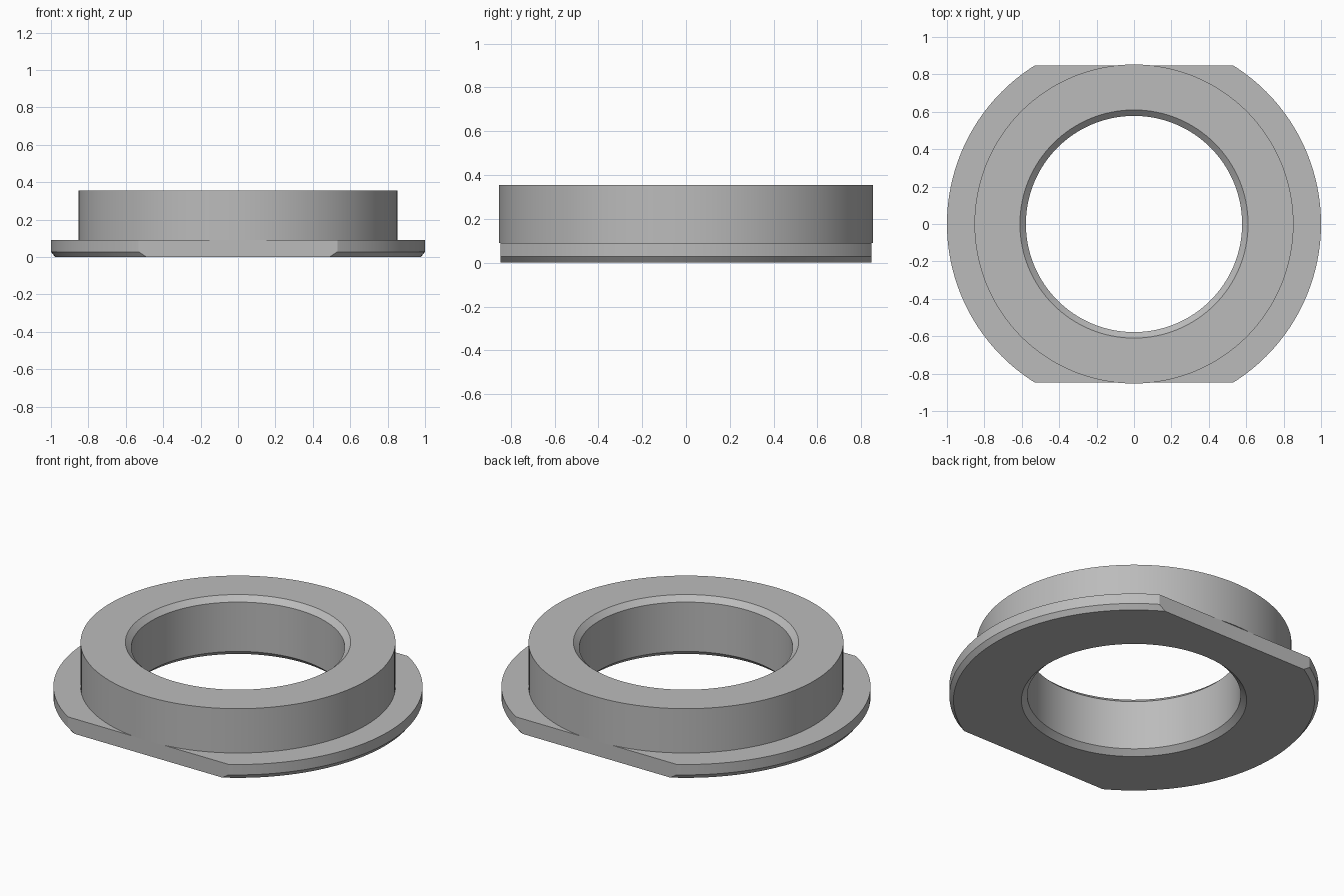
import bpy
import bmesh
import math
from mathutils import Vector, Matrix

cube = bpy.data.objects.get("Cube")
if cube:
    bpy.data.objects.remove(cube, do_unlink=True)

SEGMENTS = 128
BORE, BORE_LIP = 0.578, 0.61
COLLAR_R, FLANGE_R = 0.853, 1.0
FLAT_Y = 0.847
FLANGE_TOP, TOP = 0.09, 0.355
LIP = 0.03

metal = bpy.data.materials.new("grey metal")
metal.use_nodes = True
grey = (0.5, 0.5, 0.5, 1)
metal.diffuse_color = grey
metal.node_tree.nodes["Principled BSDF"].inputs["Base Color"].default_value = grey


def lathe(profile):
    """Revolve (radius, height) points around the z axis."""
    bm = bmesh.new()
    verts = [bm.verts.new((r, 0, z)) for r, z in profile]
    edges = [bm.edges.new(pair) for pair in zip(verts, verts[1:])]
    bmesh.ops.spin(bm, geom=verts + edges, cent=(0, 0, 0), axis=(0, 0, 1),
                   angle=math.tau, steps=SEGMENTS, use_merge=True)
    bmesh.ops.remove_doubles(bm, verts=bm.verts, dist=1e-5)
    return bm


def finish(bm, name):
    bmesh.ops.recalc_face_normals(bm, faces=bm.faces)
    # Turn the shell outwards, judged by a horizontal face
    flat = max(bm.faces, key=lambda f: abs(f.normal.z) * f.calc_area())
    outward = 1 if name == "collar" else -1
    if name == "flange":
        flat = min(bm.faces, key=lambda f: f.calc_center_median().z)
    if flat.normal.z * outward < 0:
        bmesh.ops.reverse_faces(bm, faces=bm.faces)
    mesh = bpy.data.meshes.new(name)
    bm.to_mesh(mesh)
    bm.free()
    mesh.materials.append(metal)
    obj = bpy.data.objects.new(name, mesh)
    bpy.context.collection.objects.link(obj)
    bpy.ops.object.select_all(action="DESELECT")
    obj.select_set(True)
    bpy.context.view_layer.objects.active = obj
    bpy.ops.object.shade_smooth_by_angle(angle=math.radians(25))


# Flange: chamfered disc, open where the collar covers it
flange = lathe([(BORE, FLANGE_TOP), (BORE, LIP), (BORE_LIP, 0),
                (0.978, 0), (FLANGE_R, 0.028), (FLANGE_R, FLANGE_TOP),
                (0.835, FLANGE_TOP)])

# Two parallel flats on the flange
for side in (-1, 1):
    cut = bmesh.ops.bisect_plane(
        flange, geom=flange.verts[:] + flange.edges[:] + flange.faces[:],
        plane_co=(0, side * FLAT_Y, 0), plane_no=(0, side, 0),
        clear_outer=True)
    rim = [e for e in cut["geom_cut"] if isinstance(e, bmesh.types.BMEdge)]
    bmesh.ops.contextual_create(flange, geom=rim)
finish(flange, "flange")

# Collar: raised ring with a chamfered bore
finish(lathe([(0.835, FLANGE_TOP), (COLLAR_R, FLANGE_TOP), (COLLAR_R, TOP),
              (BORE_LIP, TOP), (BORE, TOP - LIP), (BORE, FLANGE_TOP)]), "collar")
